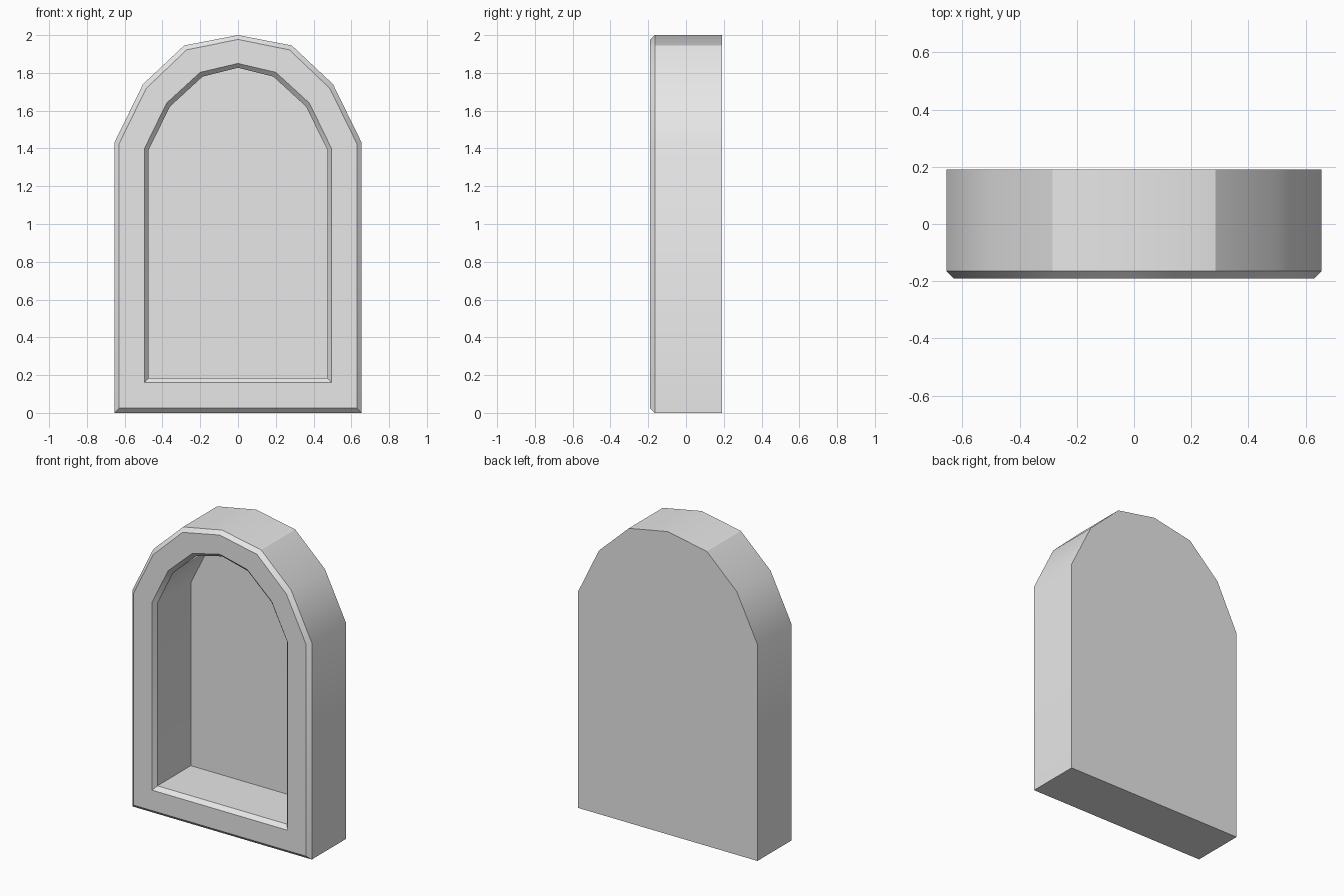
import bpy
import bmesh

cube = bpy.data.objects.get("Cube")
if cube:
    bpy.data.objects.remove(cube, do_unlink=True)

stone = bpy.data.materials.new("plain_grey")
stone.use_nodes = True
grey = (0.8, 0.8, 0.8, 1.0)
stone.diffuse_color = grey
stone.node_tree.nodes["Principled BSDF"].inputs["Base Color"].default_value = grey

# Right half of each arch outline (x, z), from the foot up to the peak
OUTER = [(0.655, 0.0), (0.655, 1.43), (0.503, 1.74), (0.285, 1.945), (0, 2.0)]
OUTER_BEVEL = [(0.63, 0.025), (0.63, 1.424), (0.486, 1.718), (0.272, 1.922), (0, 1.977)]
INNER_BEVEL = [(0.495, 0.16), (0.495, 1.40), (0.378, 1.64), (0.2, 1.803), (0, 1.85)]
INNER = [(0.473, 0.185), (0.473, 1.393), (0.36, 1.622), (0.188, 1.78), (0, 1.827)]

BACK, FRONT, BEVEL, RECESS = 0.19, -0.19, -0.165, 0.183


def arch_loop(bm, half, y):
    """Add the vertices of a whole symmetrical arch at depth y."""
    points = half + [(-x, z) for x, z in reversed(half[:-1])]
    return [bm.verts.new((x, y, z)) for x, z in points]


def bridge(bm, a, b):
    """Join two matching loops with a band of quads."""
    for i in range(len(a)):
        j = (i + 1) % len(a)
        bm.faces.new((a[i], a[j], b[j], b[i]))


# Arched frame: back slab, sides, bevelled front rim and deep recess
bm = bmesh.new()
sections = [(OUTER, BACK), (OUTER, BEVEL), (OUTER_BEVEL, FRONT),
            (INNER_BEVEL, FRONT), (INNER, BEVEL), (INNER, RECESS)]
loops = [arch_loop(bm, half, y) for half, y in sections]
for first, second in zip(loops, loops[1:]):
    bridge(bm, first, second)
bm.faces.new(loops[0])
bm.faces.new(loops[-1])
bmesh.ops.recalc_face_normals(bm, faces=bm.faces)

mesh = bpy.data.meshes.new("arched_frame")
bm.to_mesh(mesh)
bm.free()
mesh.materials.append(stone)
frame = bpy.data.objects.new("arched_frame", mesh)
bpy.context.collection.objects.link(frame)

# Soft shading around the arch, crisp bevels
bpy.ops.object.select_all(action="DESELECT")
frame.select_set(True)
bpy.context.view_layer.objects.active = frame
bpy.ops.object.shade_smooth_by_angle(angle=0.56)
